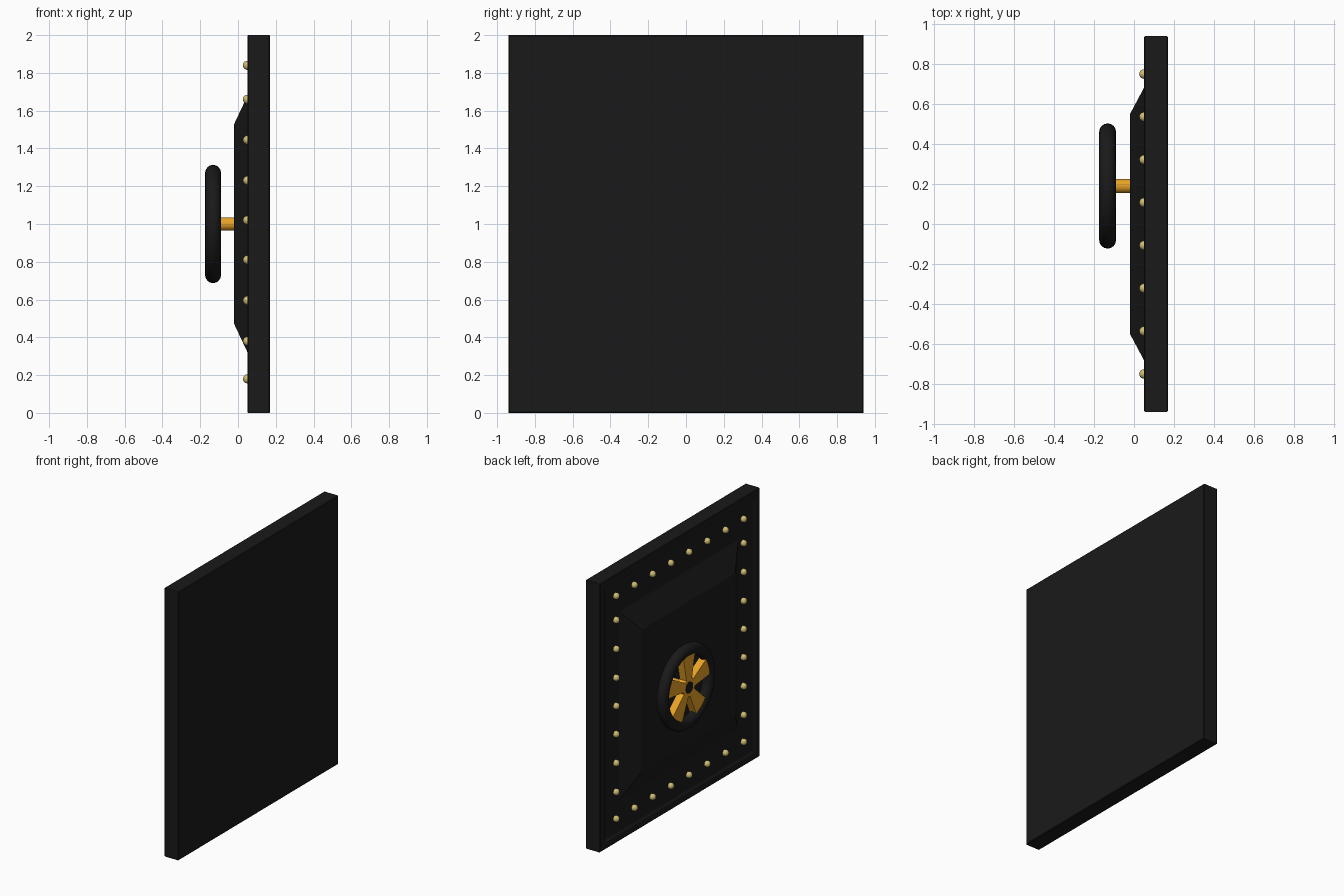
import bpy, bmesh, math
from mathutils import Vector

if "Cube" in bpy.data.objects:
    bpy.data.objects.remove(bpy.data.objects["Cube"])


def material(name, rgb):
    m = bpy.data.materials.new(name)
    m.diffuse_color = (*rgb, 1)
    m.use_nodes = True
    m.node_tree.nodes["Principled BSDF"].inputs["Base Color"].default_value = m.diffuse_color
    return m


BLACK = material("black_iron", (0.01, 0.01, 0.01))
GOLD = material("gold", (0.80, 0.36, 0.02))
BRASS = material("pale_brass", (0.62, 0.50, 0.17))
WHEEL = Vector((-0.132, 0.19, 1.0))


def finish(bm, name, mat, smooth=False):
    bmesh.ops.recalc_face_normals(bm, faces=bm.faces)
    me = bpy.data.meshes.new(name)
    bm.to_mesh(me)
    bm.free()
    ob = bpy.data.objects.new(name, me)
    bpy.context.collection.objects.link(ob)
    me.materials.append(mat)
    if smooth:
        bpy.ops.object.select_all(action='DESELECT')
        ob.select_set(True)
        bpy.context.view_layer.objects.active = ob
        bpy.ops.object.shade_smooth_by_angle(angle=math.radians(35))
    return ob


def rect_loft(name, rings, mat):
    """Loft concentric rectangles (x, half width, half height) about z = 1."""
    bm = bmesh.new()
    loops = [[bm.verts.new((x, sy * hy, 1 + sz * hz))
              for sy, sz in ((-1, -1), (1, -1), (1, 1), (-1, 1))] for x, hy, hz in rings]
    for a, b in zip(loops, loops[1:]):
        for i in range(4):
            bm.faces.new((a[i], a[(i + 1) % 4], b[(i + 1) % 4], b[i]))
    bm.faces.new(loops[0])
    bm.faces.new(loops[-1])
    return finish(bm, name, mat)


def cylinder_x(name, x0, x1, r, mat, sides=32):
    bpy.ops.mesh.primitive_cylinder_add(
        vertices=sides, radius=r, depth=abs(x1 - x0),
        location=((x0 + x1) / 2, WHEEL.y, WHEEL.z), rotation=(0, math.pi / 2, 0))
    ob = bpy.context.object
    ob.name = name
    ob.data.materials.append(mat)
    bpy.ops.object.shade_smooth_by_angle(angle=math.radians(35))
    return ob


# door slab with chamfered edges, shallow recessed face and raised bevelled panel
rect_loft("door_slab", [
    (0.17, 0.935, 0.995), (0.165, 0.94, 1.0), (0.055, 0.94, 1.0), (0.05, 0.935, 0.995),
    (0.05, 0.89, 0.95), (0.06, 0.875, 0.935),
    (0.06, 0.70, 0.70), (-0.02, 0.55, 0.53)], BLACK)

# rivets around the face
zs = [0.18, 0.38, 0.595, 0.81, 1.02, 1.23, 1.445, 1.66, 1.84]
spots = [(s * 0.75, z) for s in (-1, 1) for z in zs]
spots += [(-0.75 + 1.5 * i / 7, z) for i in range(1, 7) for z in (0.18, 1.84)]
bm = bmesh.new()
for y, z in spots:
    res = bmesh.ops.create_uvsphere(bm, u_segments=16, v_segments=10, radius=0.024)
    bmesh.ops.translate(bm, verts=res["verts"], vec=(0.05, y, z))
finish(bm, "rivets", BRASS, True)

# wheel rim
bpy.ops.mesh.primitive_torus_add(major_radius=0.271, minor_radius=0.042, major_segments=48,
                                 minor_segments=16, location=WHEEL, rotation=(0, math.pi / 2, 0))
rim = bpy.context.object
rim.name = "wheel_rim"
rim.data.materials.append(BLACK)
bpy.ops.object.shade_smooth_by_angle(angle=math.radians(60))

# shaft and hub
cylinder_x("wheel_shaft", 0.0, -0.13, 0.035, GOLD)
cylinder_x("wheel_hub", -0.10, -0.160, 0.068, GOLD)
cylinder_x("hub_cap", -0.14, -0.163, 0.042, BLACK)

# five flared spokes
bm = bmesh.new()
for k in range(5):
    a = math.pi / 2 + k * math.tau / 5
    d = Vector((0, math.cos(a), math.sin(a)))
    t = Vector((0, -math.sin(a), math.cos(a)))
    ends = [[bm.verts.new(WHEEL + d * r + t * (s * w) + Vector((x, 0, 0)))
             for s, x in ((-1, -0.028), (1, -0.028), (1, 0.028), (-1, 0.028))]
            for r, w in ((0.05, 0.03), (0.245, 0.07))]
    for i in range(4):
        j = (i + 1) % 4
        bm.faces.new((ends[0][i], ends[0][j], ends[1][j], ends[1][i]))
    for e in ends:
        bm.faces.new(e)
finish(bm, "wheel_spokes", GOLD)
